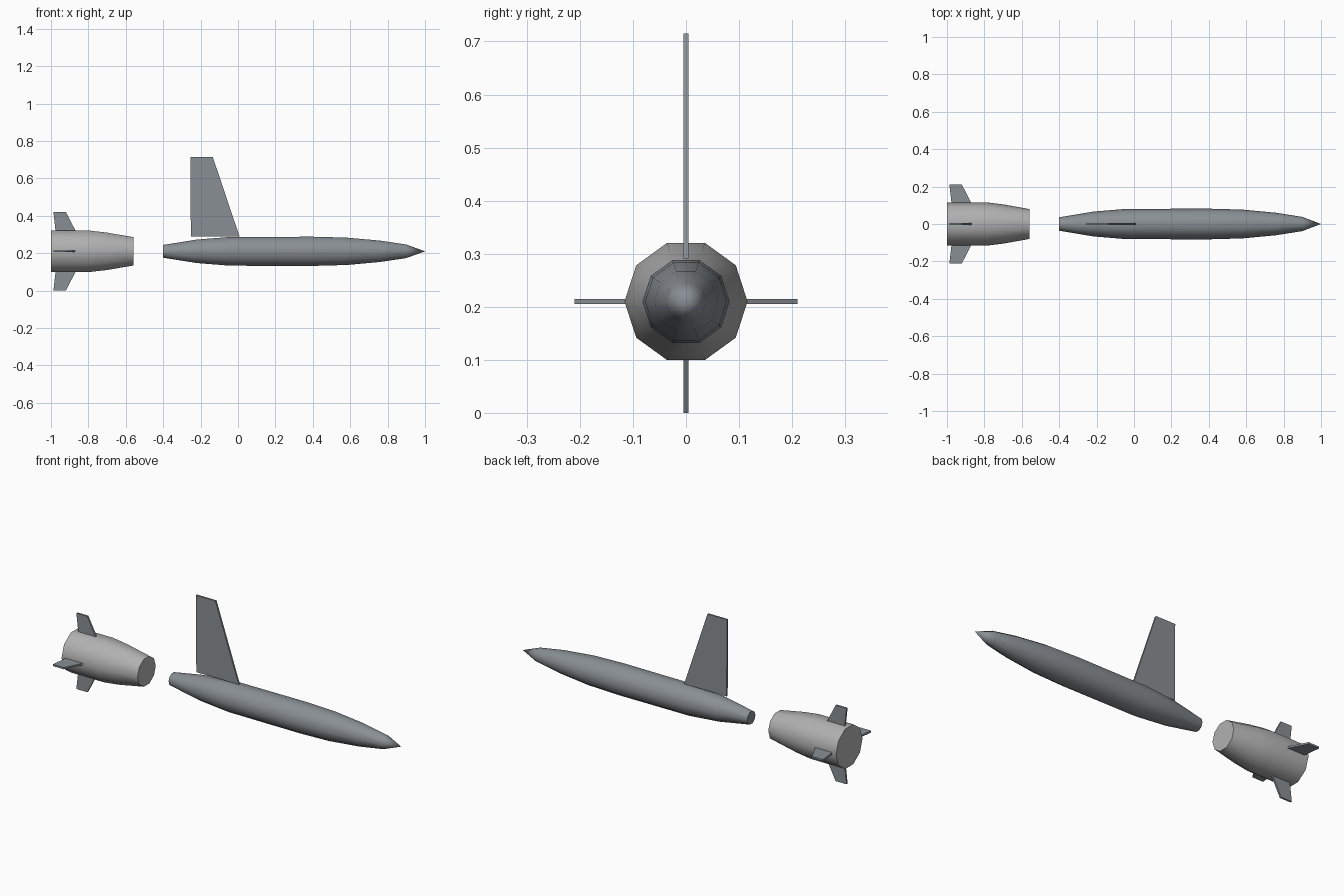
import bpy
import math

cube = bpy.data.objects.get("Cube")
if cube:
    bpy.data.objects.remove(cube, do_unlink=True)

AXIS_Z = 0.21
SIDES = 10


def material(name, colour):
    mat = bpy.data.materials.new(name)
    mat.use_nodes = True
    mat.diffuse_color = colour
    mat.node_tree.nodes["Principled BSDF"].inputs["Base Color"].default_value = colour
    return mat


blue_grey = material("blue grey metal", (0.25, 0.275, 0.295, 1))
light_grey = material("light grey metal", (0.44, 0.44, 0.44, 1))


def add_object(name, verts, faces, mat):
    mesh = bpy.data.meshes.new(name)
    mesh.from_pydata(verts, [], faces)
    mesh.materials.append(mat)
    obj = bpy.data.objects.new(name, mesh)
    bpy.context.collection.objects.link(obj)
    return obj


def lathe(name, profile, mat):
    """Ten-sided body along x from (x, radius) pairs; radius 0 ends in a point."""
    verts, rings, faces = [], [], []
    for x, r in profile:
        start = len(verts)
        count = SIDES if r else 1
        for i in range(count):
            a = math.tau * i / SIDES
            verts.append((x, r * math.cos(a), AXIS_Z + r * math.sin(a)))
        rings.append([start + i % count for i in range(SIDES)])
    for a, b in zip(rings, rings[1:]):
        for i in range(SIDES):
            j = (i + 1) % SIDES
            quad = [a[i], b[i], b[j], a[j]]
            faces.append(list(dict.fromkeys(quad)))
    faces.append(rings[0])
    if profile[-1][1]:
        faces.append(rings[-1][::-1])
    obj = add_object(name, verts, faces, mat)
    bpy.ops.object.select_all(action="DESELECT")
    obj.select_set(True)
    bpy.context.view_layer.objects.active = obj
    bpy.ops.object.shade_smooth_by_angle(angle=math.radians(40))


def fin(name, outline, angle, thickness):
    """Flat plate from (x, distance from axis) points, turned about the x axis."""
    c, s = math.cos(angle), math.sin(angle)
    verts = [(x, d * s + h * c, AXIS_Z + d * c - h * s)
             for h in (-thickness / 2, thickness / 2) for x, d in outline]
    n = len(outline)
    faces = [list(range(n)), list(range(n, 2 * n))[::-1]]
    faces += [[i, i + n, (i + 1) % n + n, (i + 1) % n] for i in range(n)]
    add_object(name, verts, faces, blue_grey)


# Pointed forward body
lathe("forward_body", [(-0.40, 0.036), (-0.22, 0.066), (-0.04, 0.081), (0.40, 0.082),
                       (0.58, 0.077), (0.76, 0.060), (0.90, 0.038), (1.0, 0)], blue_grey)

# Separate rear stage
lathe("rear_stage", [(-1.0, 0.116), (-0.79, 0.116), (-0.70, 0.105), (-0.56, 0.080)], light_grey)

# Tall fin above the forward body
fin("tall_fin", [(-0.252, 0.08), (0.008, 0.08), (-0.135, 0.505), (-0.255, 0.505)], 0, 0.01)

# Four fins around the rear stage
tail = [(-0.975, 0.105), (-0.866, 0.105), (-0.92, 0.21), (-0.987, 0.21)]
for i, side in enumerate(("top", "left", "bottom", "right")):
    fin(side + "_tail_fin", tail, i * math.pi / 2, 0.01)
